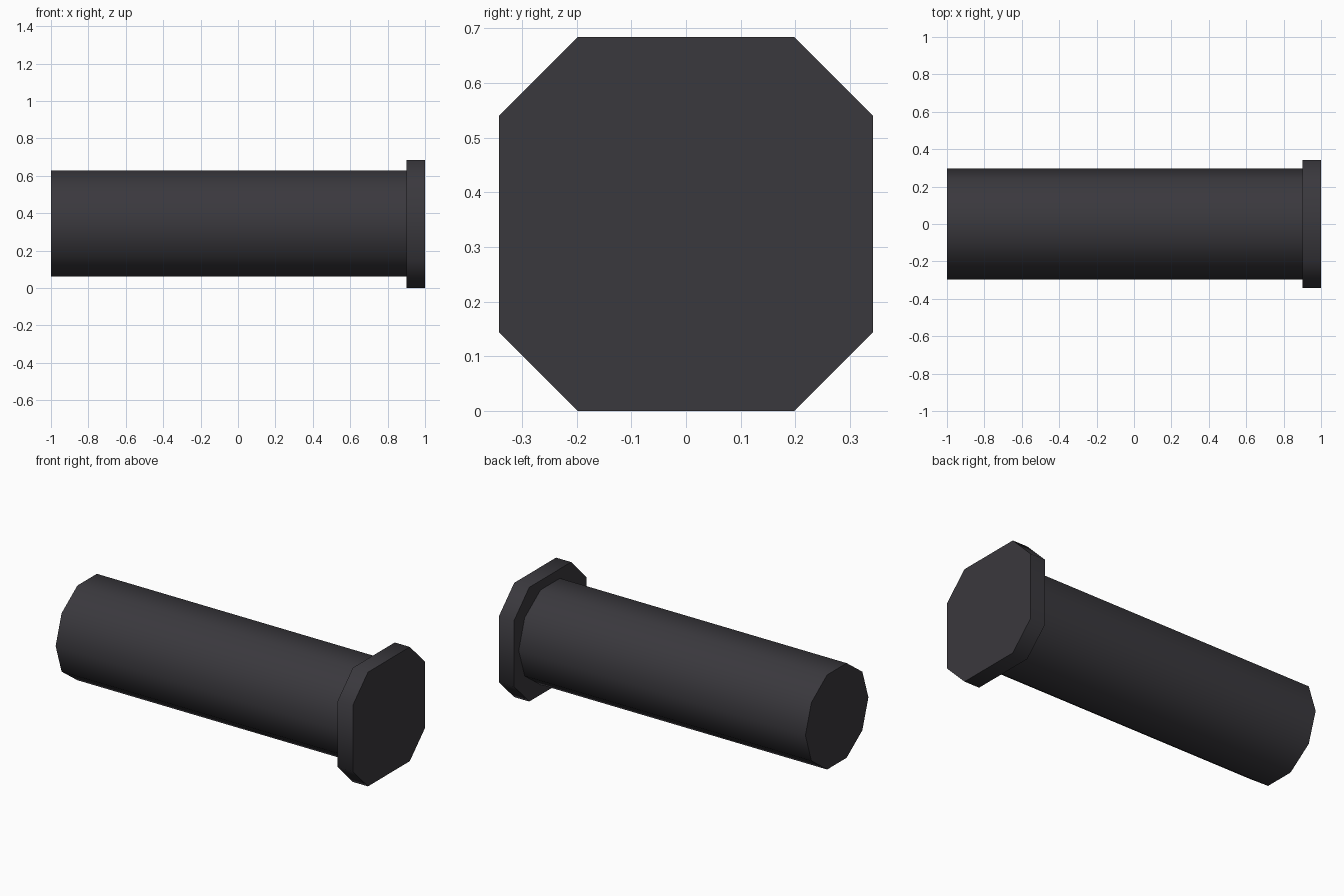
import bpy, bmesh, math

if "Cube" in bpy.data.objects:
    bpy.data.objects.remove(bpy.data.objects["Cube"])

CZ = 0.342  # height of the axis

dark = bpy.data.materials.new("dark grey")
dark.diffuse_color = (0.042, 0.040, 0.047, 1)
dark.use_nodes = True
dark.node_tree.nodes["Principled BSDF"].inputs["Base Color"].default_value = dark.diffuse_color


def prism_x(name, profile, x0, x1):
    """Extrude a closed (y, z) profile along x and smooth its sides."""
    bm = bmesh.new()
    face = bm.faces.new([bm.verts.new((x0, y, z + CZ)) for y, z in profile])
    ext = bmesh.ops.extrude_face_region(bm, geom=[face], use_keep_orig=True)
    verts = [g for g in ext["geom"] if isinstance(g, bmesh.types.BMVert)]
    bmesh.ops.translate(bm, verts=verts, vec=(x1 - x0, 0, 0))
    bmesh.ops.recalc_face_normals(bm, faces=bm.faces)
    me = bpy.data.meshes.new(name)
    bm.to_mesh(me)
    bm.free()
    me.materials.append(dark)
    ob = bpy.data.objects.new(name, me)
    bpy.context.collection.objects.link(ob)
    bpy.ops.object.select_all(action='DESELECT')
    ob.select_set(True)
    bpy.context.view_layer.objects.active = ob
    bpy.ops.object.shade_smooth_by_angle(angle=math.radians(60))
    return ob


# ten-sided shaft, corners on the y axis
shaft = [(0.298 * math.cos(i * math.tau / 10), 0.298 * math.sin(i * math.tau / 10) + 0.002)
         for i in range(10)]
prism_x("shaft", shaft, -1.0, 0.9)

# flange: square plate with cut corners
a, b = 0.342, 0.198
flange = [(a, -b), (a, b), (b, a), (-b, a), (-a, b), (-a, -b), (-b, -a), (b, -a)]
prism_x("end_flange", flange, 0.9, 1.0)
